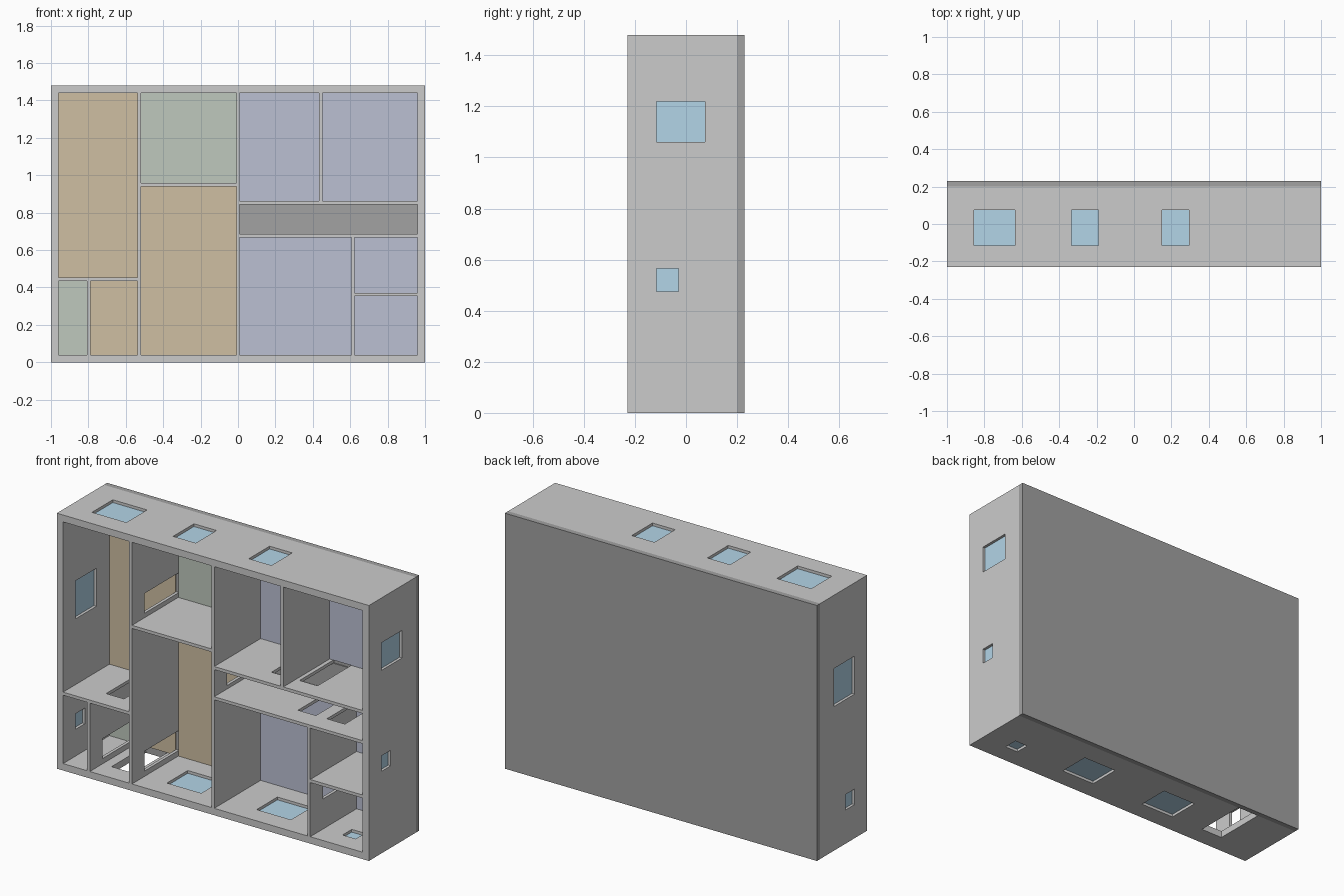
import bpy, bmesh
from mathutils import Matrix, Vector

if "Cube" in bpy.data.objects:
    bpy.data.objects.remove(bpy.data.objects["Cube"])

FRONT, FLOOR, BACK, TOP = -0.23, 0.2, 0.23, 1.48   # wall tops, floor plane, base back, height
OUT, HALF = 0.04, 0.009                            # outer wall, half of inner wall
HEAD = -0.115                                      # head line of doors and windows


def boxes(name, spans, colour=None):
    """One object made of boxes given as (x0, x1, y0, y1, z0, z1)."""
    bm = bmesh.new()
    for x0, x1, y0, y1, z0, z1 in spans:
        centre = Vector(((x0 + x1) / 2, (y0 + y1) / 2, (z0 + z1) / 2))
        size = Matrix.Diagonal((x1 - x0, y1 - y0, z1 - z0, 1))
        bmesh.ops.create_cube(bm, size=1, matrix=Matrix.Translation(centre) @ size)
    mesh = bpy.data.meshes.new(name)
    bm.to_mesh(mesh)
    bm.free()
    obj = bpy.data.objects.new(name, mesh)
    bpy.context.collection.objects.link(obj)
    if colour:
        mat = bpy.data.materials.get(str(colour)) or bpy.data.materials.new(str(colour))
        mat.diffuse_color = (*colour, 1)
        mat.use_nodes = True
        mat.node_tree.nodes["Principled BSDF"].inputs["Base Color"].default_value = mat.diffuse_color
        mesh.materials.append(mat)
    return obj


def cut(target, name, spans):
    cutter = boxes(name, spans)
    cutter.hide_render = True
    mod = target.modifiers.new(name, 'BOOLEAN')
    mod.operation, mod.solver, mod.object = 'DIFFERENCE', 'EXACT', cutter
    bpy.context.view_layer.objects.active = target
    bpy.ops.object.modifier_apply(modifier=mod.name)
    bpy.data.objects.remove(cutter)


# Wall centre lines; outer entries are placed so that the same half width applies
L, R = -1 + OUT - HALF, 1 - OUT + HALF
B, T = OUT - HALF, TOP - OUT + HALF
xa, xb, xc, xd, xe = -0.7975, -0.5275, 0.0, 0.4425, 0.615
za, zb, zc, zd, ze = 0.3625, 0.445, 0.6775, 0.8525, 0.95

TAN, GREEN, BLUE = (0.62, 0.52, 0.36), (0.52, 0.58, 0.51), (0.50, 0.53, 0.65)
GREY, GLASS = (0.36, 0.36, 0.36), (0.45, 0.66, 0.80)
rooms = {
    'hall': (L, xb, zb, T, TAN),
    'kitchen': (xb, xc, ze, T, GREEN),
    'living_room': (xb, xc, B, ze, TAN),
    'washroom': (L, xa, B, zb, GREEN),
    'entry': (xa, xb, B, zb, TAN),
    'bedroom_left': (xc, xd, zd, T, BLUE),
    'bedroom_right': (xd, R, zd, T, BLUE),
    'corridor': (xc, R, zc, zd, GREY),
    'main_bedroom': (xc, xe, B, zc, BLUE),
    'bathroom': (xe, R, za, zc, BLUE),
    'closet': (xe, R, B, za, BLUE),
}

# Base slab and coloured floor panels
boxes('base_slab', [(-1, 1, FLOOR, BACK, 0, TOP)], GREY)
room_cuts = []
for name, (x0, x1, z0, z1, colour) in rooms.items():
    x0, x1, z0, z1 = x0 + HALF, x1 - HALF, z0 + HALF, z1 - HALF
    room_cuts.append((x0, x1, -0.3, 0.3, z0, z1))
    boxes(name + '_floor', [(x0, x1, FLOOR - 0.006, FLOOR + 0.002, z0, z1)], colour)

# Doors: entrance first, then those in horizontal and vertical inner walls
DOOR, SILL = 0.115, 0.25
openings = [(-0.73, -0.59, HEAD, SILL, -0.02, OUT + 0.01)]
for x, z in [(-0.765, zb), (0.295, zd), (0.475, zd), (0.465, zc), (0.65, zc)]:
    openings.append((x, x + DOOR, HEAD, SILL, z - 0.02, z + 0.02))
for x, z in [(xa, 0.071), (xb, 0.071), (xb, 0.985), (xc, 0.707), (xe, 0.214)]:
    openings.append((x - 0.02, x + 0.02, HEAD, SILL, z, z + DOOR))

# Windows: wall, span along the wall, sill line
windows = [
    ('top', -0.855, -0.635, 0.075), ('top', -0.335, -0.19, 0.075), ('top', 0.15, 0.295, 0.075),
    ('right', 1.06, 1.22, 0.075), ('right', 0.475, 0.565, -0.03),
    ('left', 0.835, 1.055, 0.075), ('left', 0.195, 0.285, -0.03),
    ('bottom', -0.375, -0.155, 0.075), ('bottom', 0.2, 0.42, 0.075), ('bottom', 0.75, 0.835, -0.03),
]
mid = {'top': TOP - OUT / 2, 'bottom': OUT / 2, 'left': -1 + OUT / 2, 'right': 1 - OUT / 2}
panes = []
for side, a, b, sill in windows:
    for depth, target in ((0.03, openings), (0.004, panes)):
        across = (mid[side] - depth, mid[side] + depth)
        xs, zs = ((a, b), across) if side in ('top', 'bottom') else (across, (a, b))
        target.append((*xs, HEAD, sill, *zs))

# Walls: one block with rooms, doors and windows cut out
walls = boxes('walls', [(-1, 1, FRONT, FLOOR, 0, TOP)])
cut(walls, 'room_cutter', room_cuts)
cut(walls, 'opening_cutter', openings)

# Window glass
boxes('window_glass', panes, GLASS)
